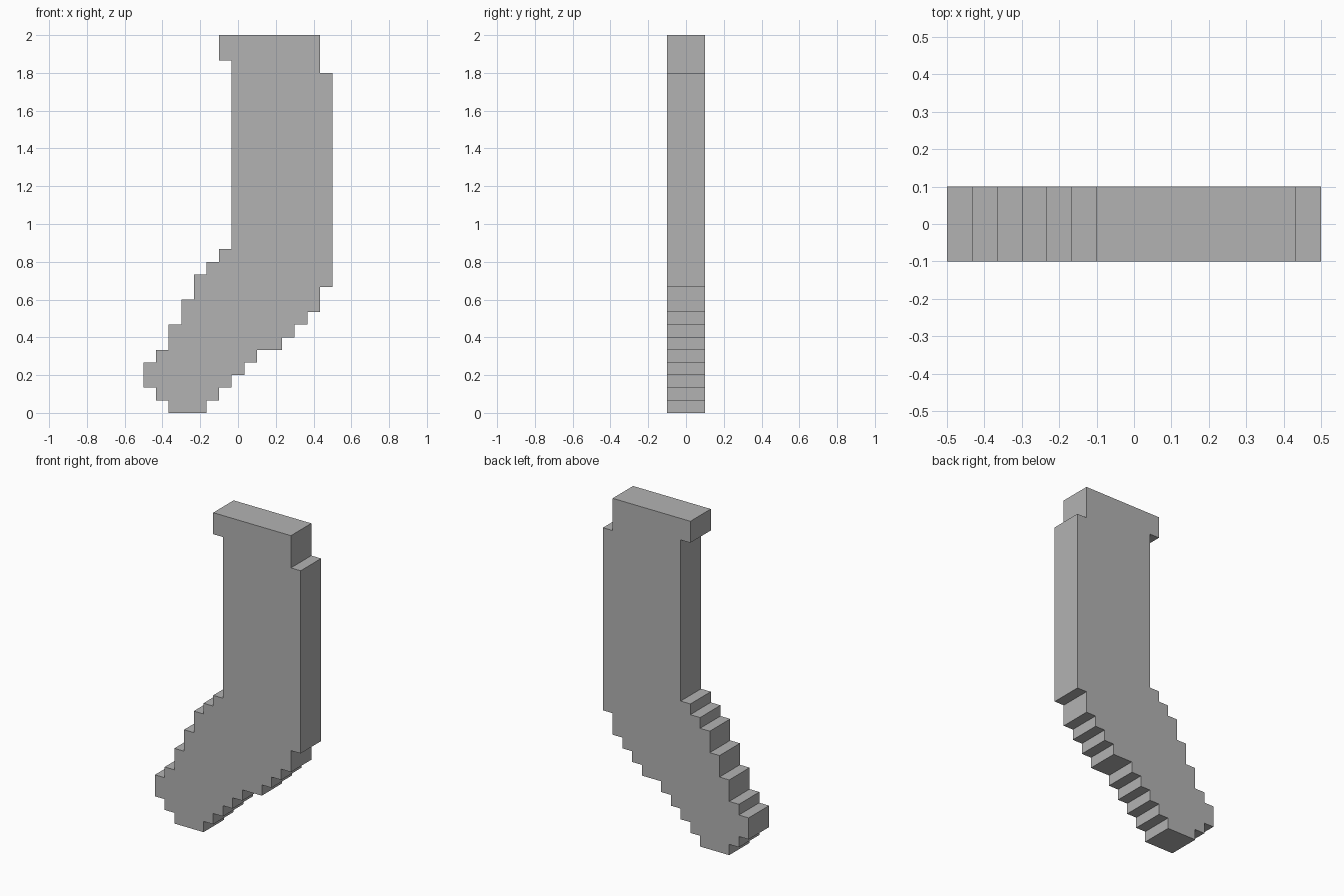
import bpy
import bmesh

cube = bpy.data.objects.get("Cube")
if cube:
    bpy.data.objects.remove(cube, do_unlink=True)

UNIT = 2 / 30          # size of one stair step
HALF_DEPTH = 0.1

# Stepped edges, bottom to top: (column, height where that column ends)
LEFT_STEPS = [(2, 1), (1, 2), (0, 4), (1, 5), (2, 7), (3, 9), (4, 11),
              (5, 12), (6, 13), (7, 28), (6, 30)]
RIGHT_STEPS = [(5, 1), (6, 2), (7, 3), (8, 4), (9, 5), (11, 6), (12, 7),
               (13, 8), (14, 10), (15, 27), (14, 30)]


def stair_points(steps):
    """Corner points of a stepped edge, from the bottom up."""
    points, low = [], 0
    for column, high in steps:
        points += [(column, low), (column, high)]
        low = high
    return points


def make_material(name, color):
    mat = bpy.data.materials.new(name)
    mat.use_nodes = True
    mat.diffuse_color = color
    mat.node_tree.nodes["Principled BSDF"].inputs["Base Color"].default_value = color
    return mat


# Bent slab: stepped outline extruded through its depth
outline = stair_points(RIGHT_STEPS) + stair_points(LEFT_STEPS)[::-1]
bm = bmesh.new()
verts = [bm.verts.new(((c - 7.5) * UNIT, -HALF_DEPTH, r * UNIT)) for c, r in outline]
front = bm.faces.new(verts)
extruded = bmesh.ops.extrude_face_region(bm, geom=[front], use_keep_orig=True)
back = [v for v in extruded["geom"] if isinstance(v, bmesh.types.BMVert)]
bmesh.ops.translate(bm, verts=back, vec=(0, 2 * HALF_DEPTH, 0))
bmesh.ops.recalc_face_normals(bm, faces=bm.faces[:])

mesh = bpy.data.meshes.new("stepped_bent_slab")
bm.to_mesh(mesh)
bm.free()
mesh.materials.append(make_material("plain grey", (0.45, 0.45, 0.45, 1)))
slab = bpy.data.objects.new("stepped_bent_slab", mesh)
bpy.context.collection.objects.link(slab)
